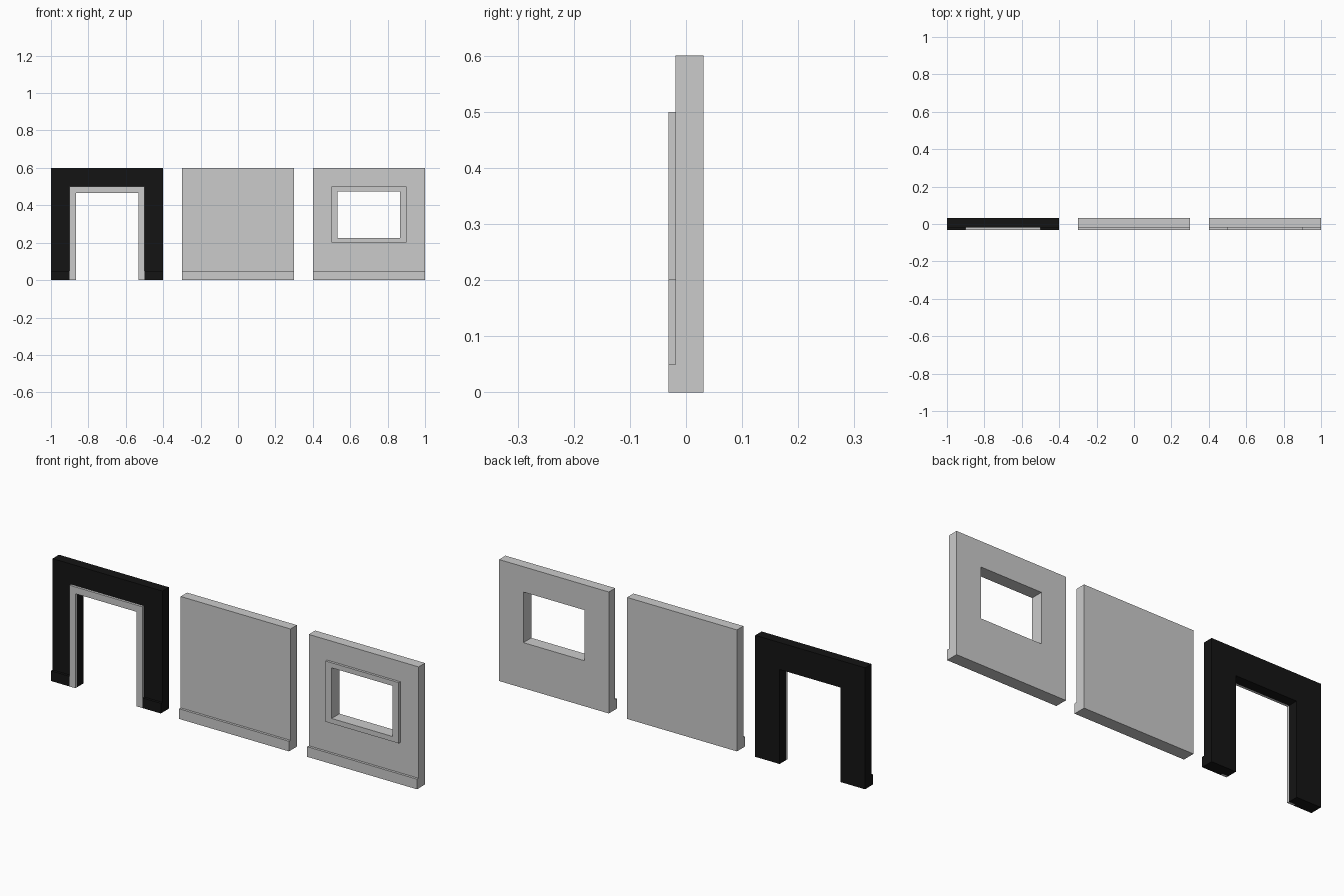
import bpy, bmesh

if "Cube" in bpy.data.objects:
    bpy.data.objects.remove(bpy.data.objects["Cube"])

BACK, FACE, TRIM = 0.031, -0.019, -0.031   # wall back, wall front, trim front
HALF, HEIGHT = 0.3, 0.6
INSET = 0.0333

black = bpy.data.materials.new("black")
black.diffuse_color = (0.007, 0.007, 0.007, 1)
black.use_nodes = True
black.node_tree.nodes["Principled BSDF"].inputs["Base Color"].default_value = black.diffuse_color


def extrude(name, points, faces, front, back, mat=None):
    """Extrude flat x/z faces from the front plane to the back plane."""
    bm = bmesh.new()
    vs = [bm.verts.new((x, front, z)) for x, z in points]
    fs = [bm.faces.new([vs[i] for i in f]) for f in faces]
    new = bmesh.ops.extrude_face_region(bm, geom=fs, use_keep_orig=True)["geom"]
    for v in new:
        if isinstance(v, bmesh.types.BMVert):
            v.co.y = back
    bmesh.ops.recalc_face_normals(bm, faces=bm.faces[:])
    me = bpy.data.meshes.new(name)
    bm.to_mesh(me)
    bm.free()
    ob = bpy.data.objects.new(name, me)
    bpy.context.collection.objects.link(ob)
    if mat:
        me.materials.append(mat)
    return ob


def rect(x0, x1, z0, z1):
    return [(x0, z0), (x0, z1), (x1, z1), (x1, z0)]


def slab(name, r, front, back, mat=None):
    return extrude(name, rect(*r), [(0, 1, 2, 3)], front, back, mat)


def ring(name, outer, inner, front, back):
    faces = [(i, (i + 1) % 4, (i + 1) % 4 + 4, i + 4) for i in range(4)]
    return extrude(name, rect(*outer) + rect(*inner), faces, front, back)


def arch(name, outer, inner, front, back, mat=None):
    points = rect(*outer) + rect(*inner)[::-1]
    return extrude(name, points, [range(8)], front, back, mat)


# Doorway wall with trim
cx = -0.7
door_out = (cx - 0.2, cx + 0.2, 0, 0.5)
door_in = (cx - 0.2 + INSET, cx + 0.2 - INSET, 0, 0.5 - INSET)
arch("doorway_wall", (cx - HALF, cx + HALF, 0, HEIGHT), door_in, FACE, BACK, black)
arch("door_frame", door_out, door_in, TRIM, FACE)
slab("doorway_skirting_left", (cx - HALF, cx - 0.2, 0, 0.05), TRIM, FACE, black)
slab("doorway_skirting_right", (cx + 0.2, cx + HALF, 0, 0.05), TRIM, FACE, black)

# Plain wall
slab("plain_wall", (-HALF, HALF, 0, HEIGHT), FACE, BACK)
slab("plain_skirting", (-HALF, HALF, 0, 0.05), TRIM, FACE)

# Window wall with trim
cx = 0.7
win_out = (cx - 0.2, cx + 0.2, 0.2, 0.5)
win_in = (cx - 0.2 + INSET, cx + 0.2 - INSET, 0.225, 0.475)
ring("window_wall", (cx - HALF, cx + HALF, 0, HEIGHT), win_in, FACE, BACK)
ring("window_frame", win_out, win_in, TRIM, FACE)
slab("window_skirting", (cx - HALF, cx + HALF, 0, 0.05), TRIM, FACE)
